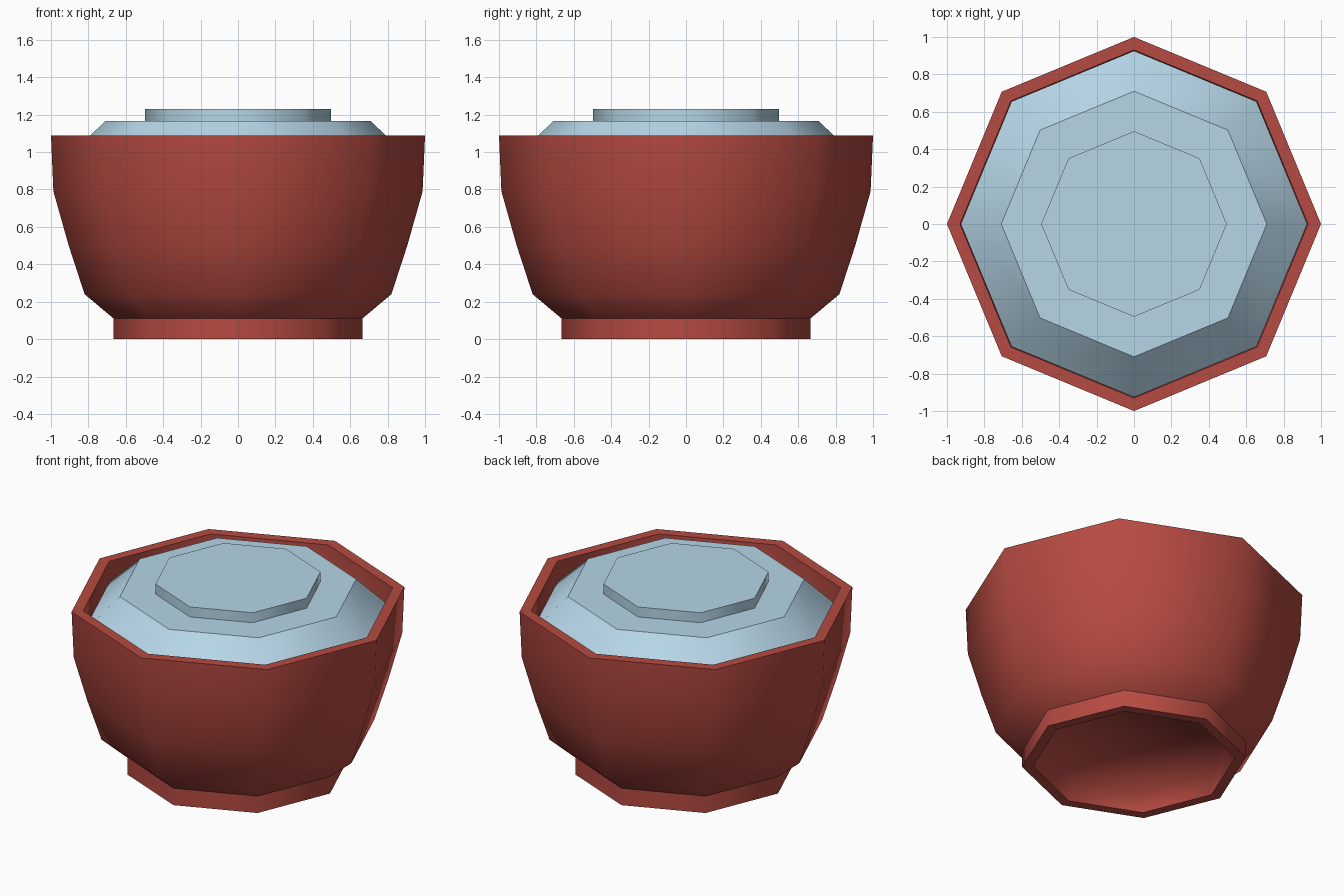
import bpy, bmesh, math

if "Cube" in bpy.data.objects:
    bpy.data.objects.remove(bpy.data.objects["Cube"])

SIDES = 8


def material(name, rgb):
    m = bpy.data.materials.new(name)
    m.diffuse_color = (*rgb, 1.0)
    m.use_nodes = True
    m.node_tree.nodes["Principled BSDF"].inputs["Base Color"].default_value = m.diffuse_color
    return m


def lathe(name, profile, sharp_rings, mat):
    """Spin (radius, height) points into an octagon; radius 0 makes a pole."""
    bm = bmesh.new()
    rings = []
    for r, z in profile:
        if r == 0:
            rings.append([bm.verts.new((0, 0, z))] * SIDES)
        else:
            rings.append([bm.verts.new((r * math.cos(2 * math.pi * i / SIDES),
                                        r * math.sin(2 * math.pi * i / SIDES), z))
                          for i in range(SIDES)])
    for a, b in zip(rings, rings[1:]):
        for i in range(SIDES):
            j = (i + 1) % SIDES
            quad = list(dict.fromkeys((a[i], a[j], b[j], b[i])))
            bm.faces.new(quad).smooth = True
    # Crease only the chosen rings, the corners stay softly shaded
    for k in sharp_rings:
        for i in range(SIDES):
            e = bm.edges.get((rings[k][i], rings[k][(i + 1) % SIDES]))
            e.smooth = False
    bmesh.ops.recalc_face_normals(bm, faces=bm.faces)
    mesh = bpy.data.meshes.new(name)
    bm.to_mesh(mesh)
    bm.free()
    mesh.materials.append(mat)
    ob = bpy.data.objects.new(name, mesh)
    bpy.context.collection.objects.link(ob)
    return ob


red = material("brick_red", (0.468, 0.069, 0.054))
blue = material("pale_blue", (0.468, 0.672, 0.799))

# Bowl: hollow foot, curved wall, flat rim and inner wall
lathe("bowl", [
    (0, 0.14), (0.56, 0.11), (0.6, 0),
    (0.665, 0), (0.665, 0.11), (0.82, 0.24), (0.905, 0.5), (0.987, 0.79),
    (1.0, 1.09), (0.93, 1.09),
    (0.925, 0.8), (0.84, 0.5), (0.75, 0.28), (0, 0.2),
], (2, 3, 4, 8, 9, 12), red)

# Lid: sloped edge sunk inside the rim, flat top
lathe("lid", [(0, 0.94), (0.926, 0.94), (0.926, 0.96), (0.71, 1.165), (0, 1.165)],
      (1, 2, 3), blue)

# Raised grip disc on the lid
lathe("lid_grip", [(0, 1.15), (0.496, 1.15), (0.496, 1.23), (0, 1.23)],
      (1, 2), blue)
